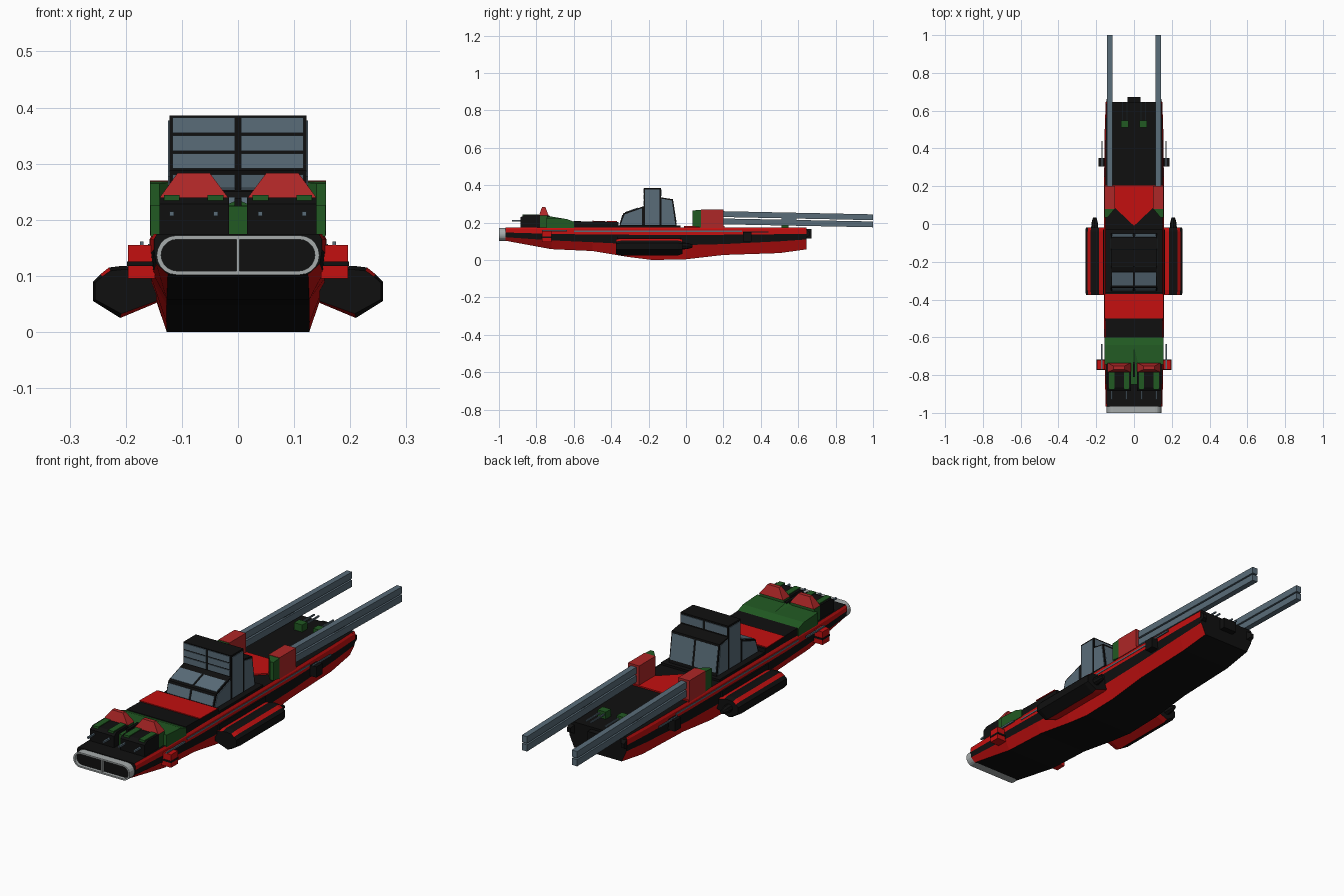
import bpy, bmesh, math

if "Cube" in bpy.data.objects:
    bpy.data.objects.remove(bpy.data.objects["Cube"])

def material(name, rgb):
    m = bpy.data.materials.new(name)
    m.diffuse_color = (*rgb, 1)
    m.use_nodes = True
    m.node_tree.nodes["Principled BSDF"].inputs["Base Color"].default_value = m.diffuse_color
    return m

RED = material("hull red", (0.55, 0.005, 0.005))
DULL = material("pod red", (0.42, 0.02, 0.02))
BLACK = material("black", (0.005, 0.005, 0.005))
GREEN = material("green", (0.015, 0.1, 0.016))
STEEL = material("blue grey", (0.1, 0.15, 0.19))
PALE = material("pale grey", (0.38, 0.41, 0.41))

def loft(name, sections, mats, cap=None):
    """Skin equal-length closed sections; mats is one material or one per strip."""
    n = len(sections[0])
    mats = mats if isinstance(mats, list) else [mats] * n
    cap = cap or mats[0]
    used = list(dict.fromkeys(mats + [cap]))
    bm = bmesh.new()
    rings = [[bm.verts.new(p) for p in s] for s in sections]
    for a, b in zip(rings, rings[1:]):
        for i in range(n):
            j = (i + 1) % n
            bm.faces.new((a[i], a[j], b[j], b[i])).material_index = used.index(mats[i])
    for r in (rings[0], rings[-1]):
        bm.faces.new(r).material_index = used.index(cap)
    bmesh.ops.recalc_face_normals(bm, faces=bm.faces)
    me = bpy.data.meshes.new(name)
    bm.to_mesh(me)
    bm.free()
    for m in used:
        me.materials.append(m)
    ob = bpy.data.objects.new(name, me)
    bpy.context.collection.objects.link(ob)
    return ob

def along_y(name, pts, y0, y1, mats, cap=None):
    return loft(name, [[(x, y, z) for x, z in pts] for y in (y0, y1)], mats, cap)

def along_x(name, pts, x0, x1, mats, cap=None):
    return loft(name, [[(x, y, z) for y, z in pts] for x in (x0, x1)], mats, cap)

def rect(a0, a1, b0, b1):
    return [(a0, b0), (a1, b0), (a1, b1), (a0, b1)]

def box(name, x0, x1, y0, y1, z0, z1, mat):
    return along_y(name, rect(x0, x1, z0, z1), y0, y1, mat)

def plate(name, x0, x1, p, q, mat, t=0.003):
    """Thin panel spanning x0..x1, lying on the y-z line p to q."""
    d = math.hypot(q[0] - p[0], q[1] - p[1])
    ny, nz = -(q[1] - p[1]) / d * t, (q[0] - p[0]) / d * t
    return along_x(name, [p, q, (q[0] + ny, q[1] + nz), (p[0] + ny, p[1] + nz)], x0, x1, mat)

# Hull: y, bottom z, bottom half width, lower stripe z, upper stripe z, side half width
stations = [(-0.965, 0.103, 0.125, 0.122, 0.147, 0.150), (-0.72, 0.058, 0.127, 0.105, 0.14, 0.156),
            (-0.5, 0.048, 0.127, 0.095, 0.136, 0.158), (-0.3, 0.015, 0.127, 0.085, 0.135, 0.158),
            (-0.18, 0.0, 0.127, 0.08, 0.135, 0.158), (0.0, 0.004, 0.127, 0.08, 0.135, 0.158),
            (0.2, 0.027, 0.127, 0.085, 0.135, 0.158), (0.5, 0.037, 0.127, 0.1, 0.138, 0.155),
            (0.645, 0.057, 0.122, 0.11, 0.14, 0.15)]
sections = []
for y, zb, wb, z1, z2, w in stations:
    half = [(wb, zb), (w - 0.004, z1), (w, z2), (w, 0.165), (w - 0.006, 0.175)]
    sections.append([(x, y, z) for x, z in half] + [(-x, y, z) for x, z in reversed(half)])
side = [RED, BLACK, RED, RED]
loft("hull", sections, side + [BLACK] + side[::-1] + [BLACK], BLACK)

# Bow: black stadium mouth with pale rim and centre post
def stadium(w, r, zc, n=10):
    return [(s * (w - r) + r * math.cos(a), zc + r * math.sin(a)) for s, start in ((1, -90), (-1, 90))
            for a in [math.radians(start + 180 * i / n) for i in range(n + 1)]]
along_y("bow_mouth", stadium(0.138, 0.029, 0.137), -0.985, -0.95, BLACK)
outer, inner = stadium(0.145, 0.035, 0.137), stadium(0.137, 0.028, 0.137)
bm = bmesh.new()
loops = [[bm.verts.new((x, y, z)) for x, z in p]
         for p, y in ((outer, -0.96), (outer, -1), (inner, -1), (inner, -0.96))]
for a, b in zip(loops, loops[1:] + loops[:1]):
    for i in range(len(a)):
        j = (i + 1) % len(a)
        bm.faces.new((a[i], a[j], b[j], b[i]))
bmesh.ops.recalc_face_normals(bm, faces=bm.faces)
me = bpy.data.meshes.new("bow_rim")
bm.to_mesh(me)
bm.free()
me.materials.append(PALE)
bpy.context.collection.objects.link(bpy.data.objects.new("bow_rim", me))
box("bow_post", -0.003, 0.003, -0.998, -0.98, 0.108, 0.166, PALE)

# Decks
along_x("fore_block", [(-0.61, 0.17), (-0.36, 0.17), (-0.36, 0.203), (-0.6, 0.208)], -0.152, 0.152, BLACK)
plate("fore_red_panel", -0.156, 0.156, (-0.5, 0.206), (-0.37, 0.2035), RED, 0.004)
along_x("battery_platform", [(-0.745, 0.17), (-0.6, 0.17), (-0.6, 0.205), (-0.64, 0.22), (-0.745, 0.226)],
        -0.156, 0.156, GREEN)
loft("platform_ridge", [[(-0.03, -0.74, 0.222), (0.03, -0.74, 0.222), (0, -0.74, 0.236)],
                        [(-0.004, -0.63, 0.212), (0.004, -0.63, 0.212), (0, -0.63, 0.217)]], GREEN)
box("centre_block", -0.018, 0.018, -0.85, -0.74, 0.17, 0.225, GREEN)
box("centre_spike", -0.006, 0.006, -0.81, -0.73, 0.22, 0.238, BLACK)
loft("aft_red_deck", [[(x, y, z) for x, y in ((0, -0.01), (0.1, 0.085), (0.156, 0.085), (0.156, 0.205),
                       (-0.156, 0.205), (-0.156, 0.085), (-0.1, 0.085))] for z in (0.172, 0.181)], RED)

# Bridge: black body with window plates
body = [(-0.36, 0.17), (-0.335, 0.25), (-0.225, 0.288), (-0.225, 0.386), (-0.135, 0.386),
        (-0.135, 0.335), (-0.07, 0.325), (-0.048, 0.17)]
along_x("bridge", body, -0.122, 0.122, BLACK)
box("bridge_base", -0.15, 0.15, -0.37, -0.03, 0.165, 0.185, BLACK)
for s in (-1, 1):
    a, b = sorted((s * 0.005, s * 0.117))
    for z in (0.291, 0.323, 0.355):
        box("tower_front_window", a, b, -0.228, -0.224, z, z + 0.027, STEEL)
    plate("lower_front_window", a, b, (-0.352, 0.195), (-0.338, 0.24), STEEL)
    plate("sloped_window", a, b, (-0.325, 0.2535), (-0.255, 0.2776), STEEL)
    plate("rear_window", a, b, (-0.071, 0.315), (-0.053, 0.2), STEEL)
    box("tower_rear_window", a, b, -0.136, -0.132, 0.342, 0.378, STEEL)
    x0, x1 = s * 0.121, s * 0.125
    along_x("fore_side_window", [(-0.35, 0.188), (-0.328, 0.244), (-0.235, 0.277), (-0.235, 0.188)], x0, x1, STEEL)
    along_x("mid_side_window", rect(-0.219, -0.141, 0.188, 0.377), x0, x1, STEEL)
    along_x("aft_side_window", [(-0.13, 0.188), (-0.057, 0.188), (-0.076, 0.318), (-0.13, 0.328)], x0, x1, STEEL)

for s in (-1, 1):
    # Forward gun turrets
    def bx(name, x0, x1, *rest):
        return box(name, *sorted((s * x0, s * x1)), *rest)
    along_x("turret_front", [(-0.885, 0.17), (-0.78, 0.17), (-0.78, 0.24), (-0.865, 0.24), (-0.885, 0.228)],
            s * 0.016, s * 0.14, BLACK)
    bx("turret_back", 0.016, 0.14, -0.782, -0.74, 0.17, 0.239, GREEN)
    loft("turret_hood", [[(s * x, y, 0.239) for x, y in rect(0.017, 0.14, -0.785, -0.735)],
                         [(s * x, y, 0.283) for x, y in rect(0.05, 0.108, -0.77, -0.752)]], DULL)
    for x in (0.04, 0.118):
        bx("gun_cover", x - 0.014, x + 0.014, -0.875, -0.785, 0.225, 0.244, GREEN)
        bx("gun_barrel", x - 0.004, x + 0.004, -0.93, -0.87, 0.207, 0.215, STEEL)

    # Side guns, fore and aft
    bx("fore_side_gun", 0.148, 0.196, -0.77, -0.72, 0.095, 0.155, RED)
    bx("fore_gun_band", 0.15, 0.198, -0.773, -0.717, 0.118, 0.126, BLACK)
    bx("fore_gun_barrel", 0.168, 0.175, -0.77, -0.635, 0.153, 0.161, STEEL)
    bx("aft_side_gun", 0.148, 0.188, 0.305, 0.35, 0.1, 0.15, BLACK)
    bx("aft_gun_barrel", 0.166, 0.172, 0.305, 0.44, 0.146, 0.153, STEEL)

    # Grey rub rail along the hull
    bx("rub_rail", 0.15, 0.16, -0.6, 0.3, 0.15, 0.157, STEEL)

    # Side sponson with red stripes and an exhaust
    pts = [(0.145, 0.052), (0.21, 0.025), (0.258, 0.055), (0.258, 0.09), (0.245, 0.103), (0.23, 0.115),
           (0.205, 0.118), (0.185, 0.116), (0.145, 0.105)]
    m = [RED, BLACK, BLACK, BLACK, RED, BLACK, BLACK, RED, RED]
    ends = ((-0.375, 0.85), (-0.35, 1), (-0.04, 1), (-0.018, 0.85))
    loft("sponson", [[(s * (0.145 + (x - 0.145) * (0.97 + 0.03 * (k == 1))), y, 0.075 + (z - 0.075) * k)
                      for x, z in pts] for y, k in ends], m, BLACK)
    bx("sponson_shoulder", 0.145, 0.165, -0.37, -0.03, 0.1, 0.135, BLACK)
    loft("sponson_exhaust", [[(s * 0.208 + r * math.cos(i * math.pi / 4), y, 0.075 + r * math.sin(i * math.pi / 4))
                              for i in range(8)] for y, r in ((-0.03, 0.02), (0.01, 0.016), (0.035, 0.009))], BLACK)

    # Aft launcher pods with long twin rails
    bx("launcher_pod", 0.1, 0.157, 0.08, 0.2, 0.172, 0.27, DULL)
    loft("pod_nose", [[(s * x, 0.08, z) for x, z in rect(0.102, 0.157, 0.174, 0.268)],
                      [(s * x, 0.035, z) for x, z in rect(0.14, 0.157, 0.18, 0.265)]], GREEN)
    for z0, z1 in ((0.23, 0.213), (0.191, 0.175)):
        loft("launch_rail", [[(s * x, y, z) for x, z in rect(0.115, 0.142, zz, zz + 0.031)]
                             for y, zz in ((0.19, z0), (1.0, z1))], STEEL)
    bx("rail_link", 0.122, 0.135, 0.51, 0.59, 0.205, 0.235, STEEL)

    # Stern guns
    bx("stern_gun", 0.028, 0.07, 0.51, 0.548, 0.17, 0.208, GREEN)
    for x in (0.037, 0.061):
        bx("stern_gun_barrel", x - 0.003, x + 0.003, 0.54, 0.645, 0.192, 0.199, STEEL)
    # Stern corner fins
    loft("stern_fin", [[(s * x, 0.63, z) for x, z in rect(0.11, 0.148, 0.115, 0.172)],
                       [(s * x, 0.662, z) for x, z in rect(0.13, 0.146, 0.13, 0.15)]], BLACK)

box("stern_nub", -0.035, 0.035, 0.63, 0.672, 0.115, 0.165, BLACK)
